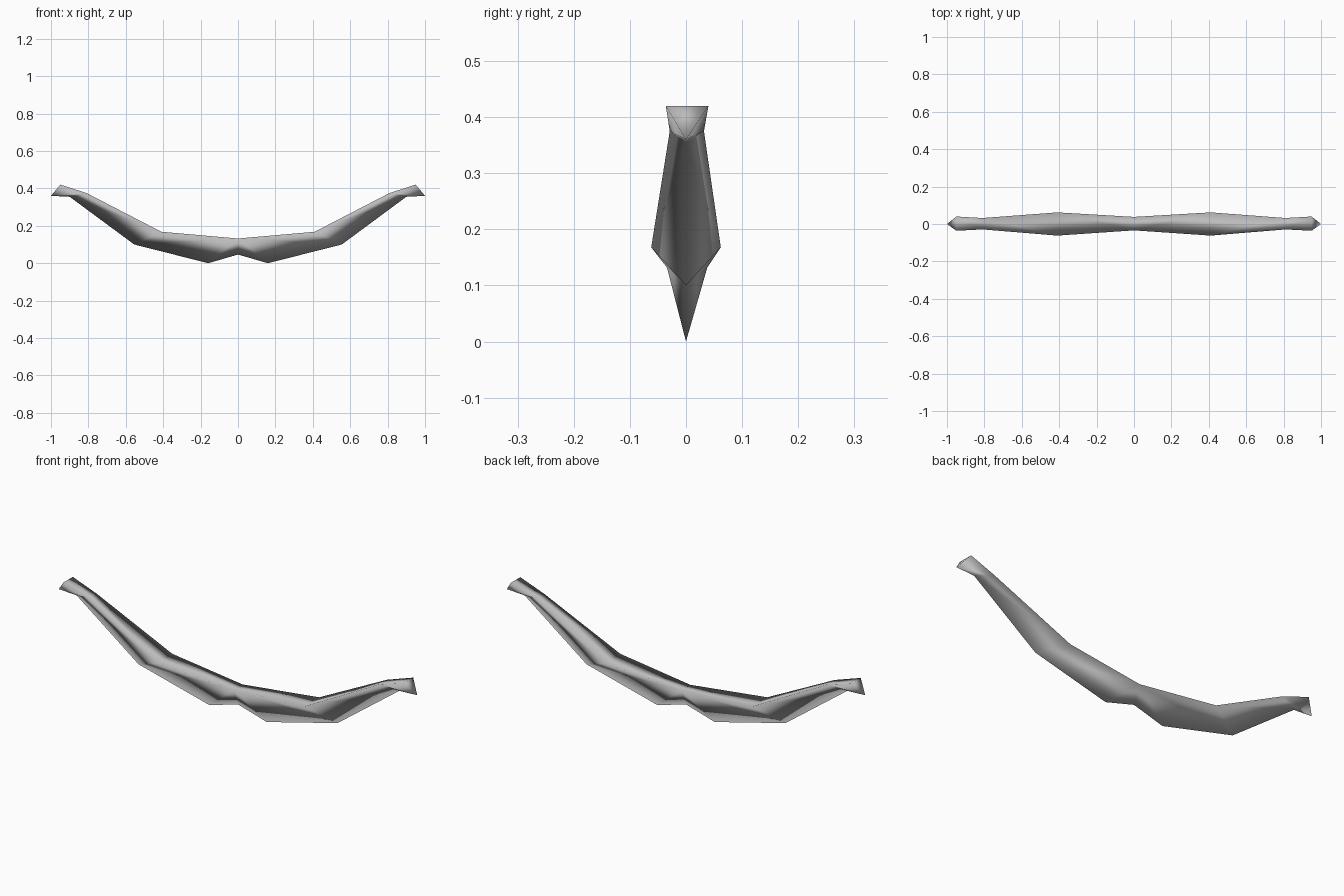
import bpy
import bmesh

cube = bpy.data.objects.get("Cube")
if cube:
    bpy.data.objects.remove(cube, do_unlink=True)

grey = bpy.data.materials.new("plain grey")
grey.use_nodes = True
colour = (0.5, 0.5, 0.5, 1)
grey.diffuse_color = colour
grey.node_tree.nodes["Principled BSDF"].inputs["Base Color"].default_value = colour

# Upper rails: x, front y, back y, z
rails = [(0, -0.034, 0.038, 0.132), (0.41, -0.062, 0.062, 0.168),
         (0.81, -0.029, 0.032, 0.375), (0.95, -0.036, 0.04, 0.42)]
# Lower keel: x, z
keel = [(0, 0.046), (0.16, 0.0), (0.555, 0.10), (0.9, 0.355), (1.0, 0.36)]

bm = bmesh.new()
front = [bm.verts.new((x, yf, z)) for x, yf, yb, z in rails]
back = [bm.verts.new((x, yb, z)) for x, yf, yb, z in rails]
ridge = [bm.verts.new((x, 0, z)) for x, z in keel]

# Flat upper side between the rails
for i in range(len(rails) - 1):
    bm.faces.new((front[i], front[i + 1], back[i + 1], back[i]))

# Sloping sides down to the keel
for side in (front, back):
    bm.faces.new((side[0], ridge[0], ridge[1]))
    for i in range(len(rails) - 1):
        bm.faces.new((side[i], ridge[i + 1], ridge[i + 2], side[i + 1]))

# Slanted end
bm.faces.new((front[-1], ridge[-1], back[-1]))
bmesh.ops.recalc_face_normals(bm, faces=bm.faces[:])
# Outward check: the upper side must face up
bm.faces.ensure_lookup_table()
if bm.faces[0].normal.z < 0:
    bmesh.ops.reverse_faces(bm, faces=bm.faces[:])
for face in bm.faces:
    face.smooth = True

mesh = bpy.data.meshes.new("curved_bar")
bm.to_mesh(mesh)
bm.free()
mesh.materials.append(grey)
bar = bpy.data.objects.new("curved_bar", mesh)
bpy.context.collection.objects.link(bar)

# Other half
mirror = bar.modifiers.new("Mirror", "MIRROR")
mirror.use_axis = (True, False, False)
mirror.use_clip = True
mirror.merge_threshold = 0.001
